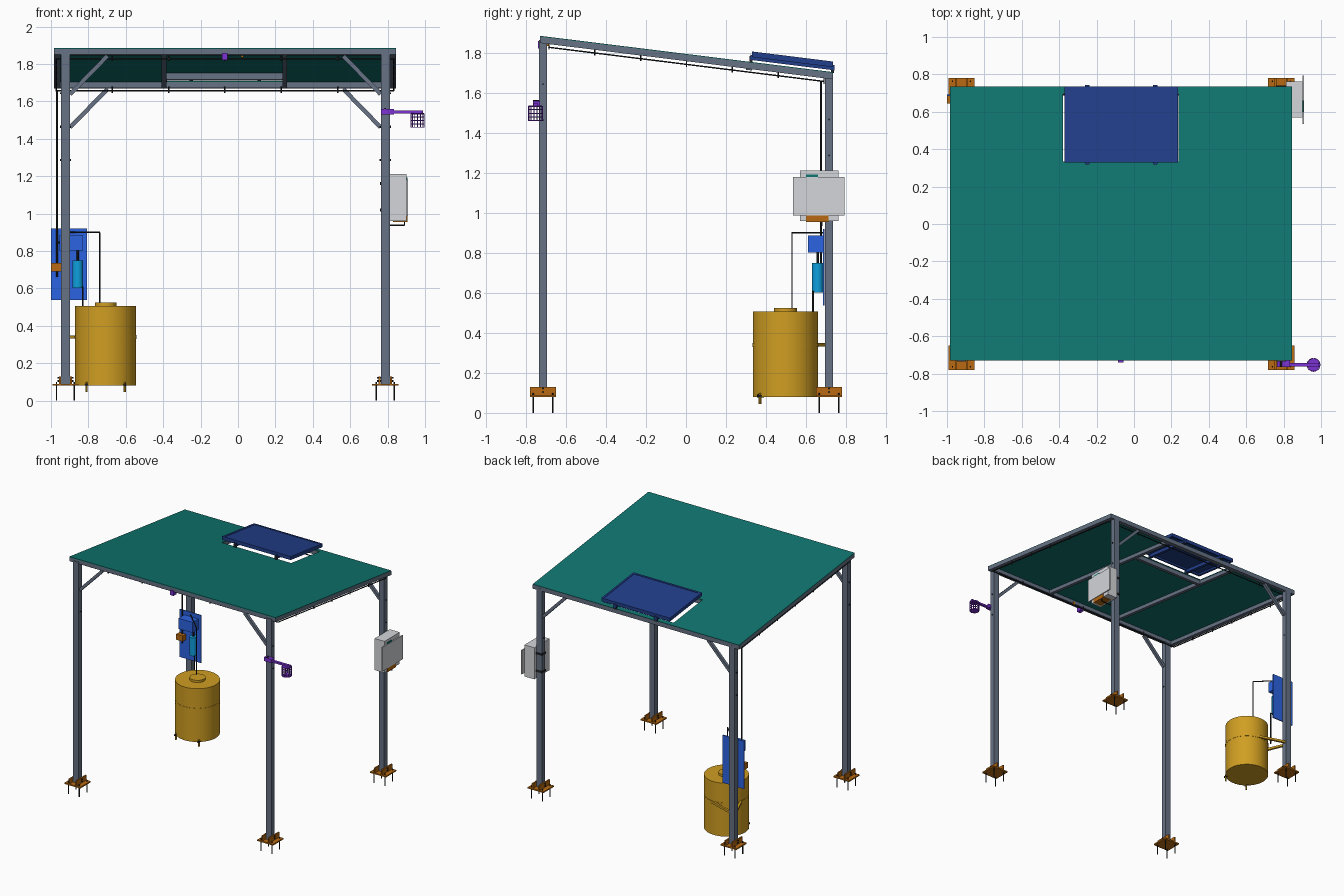
import bpy, bmesh, math
from mathutils import Vector, Matrix

if "Cube" in bpy.data.objects:
    bpy.data.objects.remove(bpy.data.objects["Cube"])


def material(name, r, g, b):
    m = bpy.data.materials.new(name)
    col = [(c / 255 / 12.92 if c < 11 else ((c / 255 + .055) / 1.055) ** 2.4) for c in (r, g, b)] + [1]
    m.diffuse_color = col
    m.use_nodes = True
    m.node_tree.nodes["Principled BSDF"].inputs["Base Color"].default_value = col
    return m


TEAL = material("teal sheet", 16, 118, 112)
STEEL = material("slate steel", 102, 114, 132)
BROWN = material("brown bracket", 184, 106, 18)
BLACK = material("black fittings", 32, 35, 39)
OCHRE = material("ochre plastic", 208, 158, 34)
BLUE = material("bright blue", 44, 100, 226)
CYAN = material("cyan filter", 14, 160, 222)
NAVY = material("navy panel", 33, 62, 138)
PURPLE = material("purple sensor", 124, 50, 212)
PALE = material("pale grey", 212, 214, 218)


def finish(name, bm, mat, smooth=False):
    bmesh.ops.recalc_face_normals(bm, faces=bm.faces)
    me = bpy.data.meshes.new(name)
    bm.to_mesh(me)
    bm.free()
    ob = bpy.data.objects.new(name, me)
    bpy.context.collection.objects.link(ob)
    me.materials.append(mat)
    if smooth:
        bpy.ops.object.select_all(action='DESELECT')
        ob.select_set(True)
        bpy.context.view_layer.objects.active = ob
        bpy.ops.object.shade_smooth_by_angle(angle=math.radians(40))
    return ob


def roof(y):
    return 1.795 - 0.124 * y


def box(name, mat, x, y, z, on_roof=False):
    """Box from three ranges; on_roof measures z from the sloped roof top."""
    bm = bmesh.new()
    bmesh.ops.create_cube(bm, size=1)
    for v in bm.verts:
        v.co = [(a + b) / 2 + c * (b - a) for c, (a, b) in zip(v.co, (x, y, z))]
        if on_roof:
            v.co.z += roof(v.co.y)
    return finish(name, bm, mat)


def rod(name, mat, pts, r, segs=8):
    """Straight cylinders chained through the points."""
    bm = bmesh.new()
    for a, b in zip(pts, pts[1:]):
        a, b = Vector(a), Vector(b)
        d = b - a
        turn = Matrix.Rotation(math.pi / segs, 4, 'Z')
        mtx = Matrix.Translation((a + b) / 2) @ d.to_track_quat('Z', 'Y').to_matrix().to_4x4() @ turn
        bmesh.ops.create_cone(bm, cap_ends=True, segments=segs, radius1=r, radius2=r,
                              depth=d.length, matrix=mtx)
    return finish(name, bm, mat, segs > 6)


MID, HALF, PY = -0.0675, 0.855, 0.715
X0, X1, Y0, Y1 = -0.985, 0.845, -0.73, 0.735

# Posts, feet, anchors and corner braces
for sx, side in ((-1, "right"), (1, "left")):
    for sy, end in ((-1, "front"), (1, "back")):
        tag = end + "_" + side
        px, py = MID + sx * HALF, sy * PY
        top = roof(py) - 0.02
        box(tag + "_post", STEEL, (px - .024, px + .024), (py - .021, py + .021), (.085, top))
        box(tag + "_base_plate", BROWN, (px - .07, px + .07), (py - .066, py + .066), (.08, .09))
        for s in (-1, 1):
            gx = px + s * .03
            box(tag + "_gusset", BROWN, (gx - .005, gx + .005), (py - .065, py + .065), (.09, .13))
            for t in (-1, 1):
                rod(tag + "_anchor", BLACK, [(px + s * .048, py + t * .048, 0),
                                             (px + s * .048, py + t * .048, .1)], .004)
        for z in (.105, .122):
            rod(tag + "_foot_bolt", BLACK, [(px - .043, py, z), (px + .043, py, z)], .005)
        ix = px - sx * .025
        for z in (top - .22, top - .4):
            rod(tag + "_post_bolt", BLACK, [(px - .03, py, z), (px + .03, py, z)], .005)
        rod(tag + "_brace", STEEL, [(ix, py, top - .225), (ix - sx * .2, py, top - .02)], .016, 4)

# Roof frame following the slope
for name, y in (("front", (Y0, Y0 + .04)), ("back", (Y1 - .04, Y1))):
    box(name + "_roof_beam", STEEL, (X0, X1), y, (-.036, -.004), True)
for name, x in (("right", (X0, X0 + .035)), ("left", (X1 - .035, X1))):
    box(name + "_roof_beam", STEEL, x, (Y0 + .04, Y1 - .04), (-.036, -.004), True)
for x in (-.395, .25):
    box("rafter", STEEL, (x - .013, x + .013), (Y0 + .04, Y1 - .04), (-.036, -.007), True)
box("opening_beam", STEEL, (-.382, .237), (.3, .33), (-.042, -.007), True)

# Roof sheet with an opening under the solar panel
bm = bmesh.new()
xs, ys = (X0, -.38, .237, X1), (Y0, .335, .7, Y1)
grid = [[bm.verts.new((x, y, roof(y))) for x in xs] for y in ys]
for j in range(3):
    for i in range(3):
        if (i, j) != (1, 1):
            bm.faces.new((grid[j][i], grid[j][i + 1], grid[j + 1][i + 1], grid[j + 1][i]))
sheet = finish("roof_sheet", bm, TEAL)
thick = sheet.modifiers.new("thickness", 'SOLIDIFY')
thick.thickness = .006
thick.offset = -1

# Solar panel, frame, rails and standoffs
box("solar_panel", NAVY, (-.36, .225), (.345, .72), (.04, .05), True)
for x in ((-.372, -.355), (.22, .236)):
    box("panel_side_frame", NAVY, x, (.33, .735), (.025, .053), True)
for y in ((.33, .345), (.72, .735)):
    box("panel_end_frame", NAVY, (-.36, .225), y, (.025, .053), True)
for x in (-.25, .113):
    box("panel_rail", NAVY, (x - .012, x + .012), (.322, .743), (.01, .036), True)
    for y in (.325, .733):
        box("panel_clamp", BLACK, (x - .01, x + .01), (y - .008, y + .008), (-.004, .03), True)

# Cable loop hung below the roof edge
loop = [(x, y, roof(y) - .052) for x, y in ((X0 + .012, -.685), (X1 - .012, -.685), (X1 - .012, .69),
                                            (X0 + .012, .69), (X0 + .012, -.685))]
rod("roof_cable", BLACK, loop, .004, 6)
for a, b in zip(loop, loop[1:]):
    for k in range(1, 6):
        p = Vector(a).lerp(Vector(b), k / 6)
        rod("cable_hanger", BLACK, [p - Vector((0, 0, .012)), p + Vector((0, 0, .022))], .004, 6)

# Rain pipe, valve, control board, pump and filter
rod("rain_pipe", BLACK, [(-.968, .675, 1.66), (-.968, .675, .66)], .006)
box("valve", BROWN, (-1, -.942), (.645, .684), (.69, .735))
box("control_board", BLUE, (-1, -.808), (.684, .693), (.538, .92))
box("pump_box", BLUE, (-.955, -.83), (.61, .684), (.803, .887))
rod("water_filter", CYAN, [(-.857, .658, .603), (-.857, .658, .75)], .028, 24)
rod("filter_pipe", BLACK, [(-.857, .658, .75), (-.857, .658, .805)], .007)
rod("drain_pipe", BLACK, [(-.83, .635, .61), (-.83, .635, .34)], .005)
rod("tank_feed_pipe", BLACK, [(-.9, .685, .9), (-.74, .53, .9), (-.74, .53, .52)], .004)
rod("pump_link", BLACK, [(-.968, .672, .845), (-.94, .65, .845)], .006)

# Water tank with lid, strap, arms and outlets
TX, TY = -.7075, .4975
rod("tank", OCHRE, [(TX, TY, .08), (TX, TY, .507)], .163, 48)
rod("tank_lid", OCHRE, [(TX, TY, .505), (TX, TY, .525)], .058, 32)
rod("tank_strap", OCHRE, [(TX, TY, .33), (TX, TY, .35)], .165, 48)
for a, b in (((-.865, .54), (-.93, .695)), ((-.68, .655), (-.9, .725))):
    rod("strap_arm", OCHRE, [(*a, .34), (*b, .34)], .012, 4)
for x, y in ((-.81, .37), (-.605, .37)):
    rod("tank_outlet", OCHRE, [(x, y, .045), (x, y, .1)], .007)
    rod("outlet_valve", BLACK, [(x, y - .015, .085), (x, y + .02, .085)], .008)

# Equipment cabinet on the back left post
box("cabinet", PALE, (.812, .9), (.57, .763), (.96, 1.213))
box("cabinet_shield", PALE, (.9, .908), (.535, .793), (.988, 1.18))
box("cabinet_terminal", BROWN, (.83, .905), (.6, .712), (.955, .986))
box("cabinet_label", TEAL, (.9, .905), (.6, .66), (1.178, 1.192))
rod("cabinet_cable", BLACK, [(.8, .68, .937), (.89, .68, .937), (.89, .68, .96)], .004)
for z in (1.02, 1.16):
    box("cabinet_mount", BLACK, (.76, .815), (.69, .74), (z - .008, z + .008))

# Rain gauge arm and wire basket
BX, BY = .96, -.753
box("gauge_arm", PURPLE, (.765, .99), (BY - .01, BY + .01), (1.536, 1.55))
box("gauge_clamp", PURPLE, (.765, .835), (BY - .012, -.73), (1.53, 1.56))
rod("gauge_post_bolt", BLACK, [(.787, -.765, 1.56), (.787, -.7, 1.56)], .006)
rod("basket_bottom", PURPLE, [(BX, BY, 1.46), (BX, BY, 1.464)], .035, 16)
rod("basket_lid", PURPLE, [(BX, BY, 1.53), (BX, BY, 1.537)], .034, 16)
bm = bmesh.new()
bmesh.ops.create_cone(bm, segments=14, radius1=.035, radius2=.035, depth=.075,
                      matrix=Matrix.Translation((BX, BY, 1.498)))
uprights = [e for e in bm.edges if abs(e.verts[0].co.z - e.verts[1].co.z) > .01]
bmesh.ops.subdivide_edges(bm, edges=uprights, cuts=3, use_grid_fill=True)
basket = finish("basket_wire", bm, PURPLE)
wire = basket.modifiers.new("wire", 'WIREFRAME')
wire.thickness = .005

# Small sensor under the front beam
box("beam_sensor", PURPLE, (-.085, -.055), (-.74, -.7), (1.822, 1.86))
box("sensor_tag", BROWN, (.015, .03), (-.7, -.685), (1.835, 1.86))
